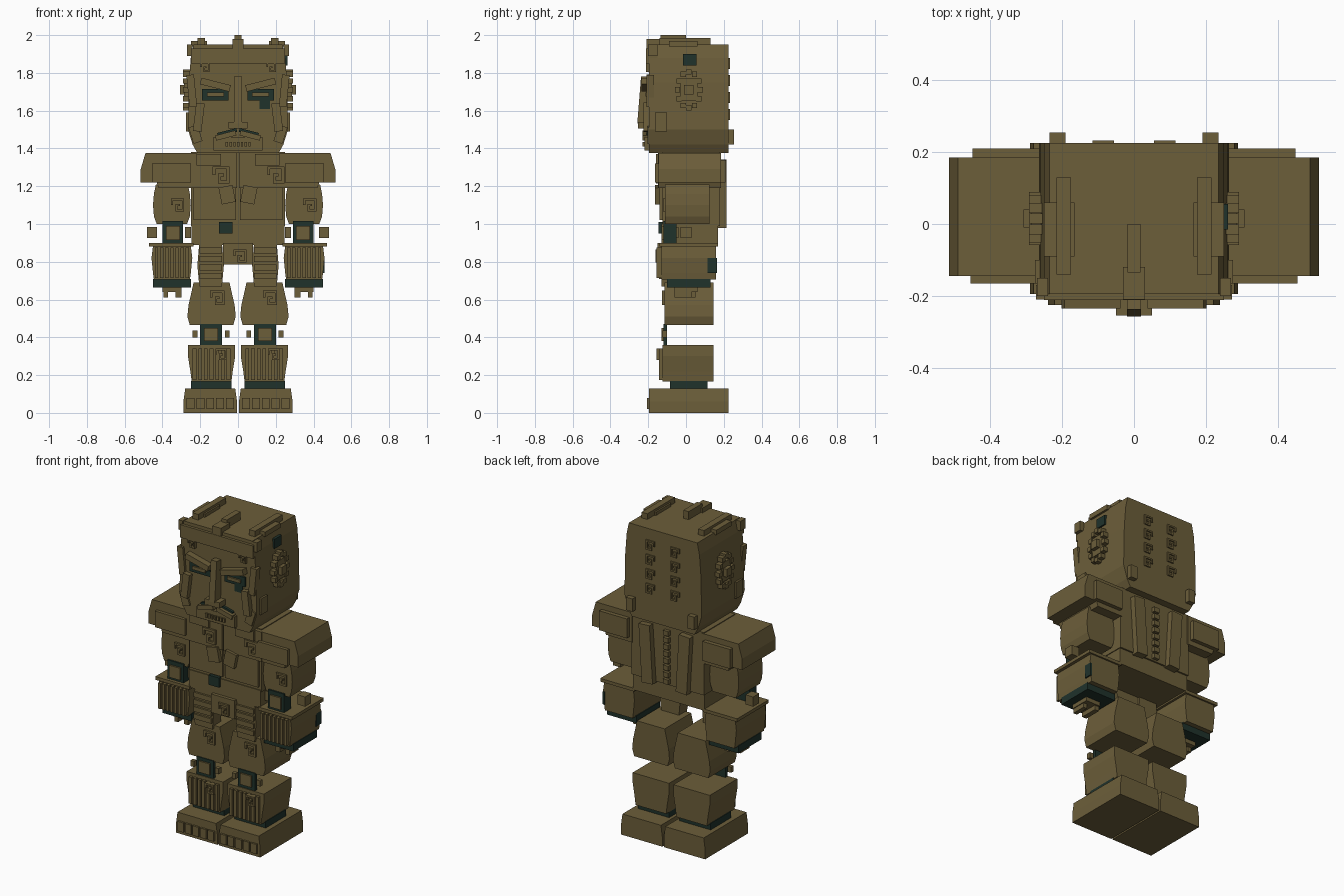
import bpy, bmesh, math
from mathutils import Matrix, Vector

default_cube = bpy.data.objects.get("Cube")
if default_cube:
    bpy.data.objects.remove(default_cube, do_unlink=True)


def material(name, red, green, blue):
    mat = bpy.data.materials.new(name)
    mat.use_nodes = True
    colour = (red, green, blue, 1)
    mat.diffuse_color = colour
    mat.node_tree.nodes["Principled BSDF"].inputs["Base Color"].default_value = colour
    return mat


OLIVE = material("olive_bronze", .15, .112, .042)
DARK = material("dark_teal", .014, .032, .024)


def finish(name, bm, mat):
    bmesh.ops.recalc_face_normals(bm, faces=bm.faces)
    mesh = bpy.data.meshes.new(name)
    bm.to_mesh(mesh)
    bm.free()
    mesh.materials.append(mat)
    part = bpy.data.objects.new(name, mesh)
    bpy.context.collection.objects.link(part)
    return part


def add_block(bm, x, y, z, tilt=0, lean=0):
    """Add a block spanning the three ranges, turned about its own centre."""
    spans = (x, y, z)
    centre = Vector([sum(span) / 2 for span in spans])
    size = [abs(span[1] - span[0]) for span in spans]
    turn = Matrix.Rotation(tilt, 4, 'Y') @ Matrix.Rotation(lean, 4, 'X')
    place = Matrix.Translation(centre) @ turn @ Matrix.Diagonal((*size, 1))
    bmesh.ops.create_cube(bm, size=1, matrix=place)


def box(name, x, y, z, mat=OLIVE, tilt=0, lean=0):
    bm = bmesh.new()
    add_block(bm, x, y, z, tilt, lean)
    return finish(name, bm, mat)


def pair(name, x, y, z, mat=OLIVE, tilt=0):
    box("left_" + name, x, y, z, mat, tilt)
    box("right_" + name, (-x[1], -x[0]), y, z, mat, -tilt)


def prism(name, outline, y, mat=OLIVE):
    """Extrude a front outline through a depth range."""
    bm = bmesh.new()
    face = bm.faces.new([bm.verts.new((px, y[0], pz)) for px, pz in outline])
    made = bmesh.ops.extrude_face_region(bm, geom=[face])["geom"]
    verts = [item for item in made if isinstance(item, bmesh.types.BMVert)]
    bmesh.ops.translate(bm, verts=verts, vec=(0, y[1] - y[0], 0))
    return finish(name, bm, mat)


def bulge(name, centre, widths, y):
    """Prism from (height, half width) steps about a centre line."""
    right = [(centre + half, height) for height, half in widths]
    left = [(centre - half, height) for height, half in reversed(widths)]
    return prism(name, right + left, y)


def bulge_pair(name, centre, widths, y):
    bulge("left_" + name, centre, widths, y)
    bulge("right_" + name, -centre, widths, y)


def spiral(name, x, z, size, front, depth=.012):
    """Raised square key pattern made from five bars."""
    bm = bmesh.new()
    half, bar = size / 2, size / 6
    y = (front - depth, front + depth)
    left, right, low, high = x - half, x + half, z - half, z + half
    add_block(bm, (left, right), y, (high - bar, high))
    add_block(bm, (right - bar, right), y, (low, high))
    add_block(bm, (x - bar, right), y, (low, low + bar))
    add_block(bm, (x - bar, x), y, (low, z + bar / 2))
    add_block(bm, (x - bar, x + bar), y, (z - bar / 2, z + bar / 2))
    add_block(bm, (left, left + bar), y, (z, high))
    return finish(name, bm, OLIVE)


def slats(name, start, end, count, fill, y, z):
    """Row of upright bars across a range."""
    bm = bmesh.new()
    step = (end - start) / count
    for i in range(count):
        near = start + i * step
        add_block(bm, (near, near + step * fill), y, z)
    return finish(name, bm, OLIVE)


# Head block and forehead
bulge("head", 0, [(1.375, .215), (1.42, .24), (1.5, .265), (1.75, .26),
                  (1.88, .25), (1.95, .235)], (-.195, .225))
box("forehead_band", (-.25, .25), (-.212, -.15), (1.85, 1.93))
pair("band_end", (.24, .27), (-.2, -.15), (1.89, 1.95))
pair("head_back_nub", (.19, .235), (.2, .255), (1.42, 1.5))

# Crest pieces on the crown
pair("crown_rail", (.175, .215), (-.14, .13), (1.94, 1.985))
pair("crown_cap", (.165, .25), (-.09, .06), (1.94, 1.97))
box("crown_ridge", (-.018, .018), (-.135, 0), (1.94, 2))
box("crown_ridge_base", (-.03, .03), (-.21, -.12), (1.92, 1.98))

# Face
pair("brow", (.04, .2), (-.235, -.18), (1.72, 1.755), tilt=-.25)
pair("eye_socket", (.05, .19), (-.205, -.18), (1.655, 1.715), DARK)
pair("eye", (.075, .165), (-.215, -.19), (1.675, 1.695))
box("eye_stain", (.115, .17), (-.2, -.19), (1.61, 1.66), DARK)
box("nose_bridge", (-.02, .02), (-.248, -.19), (1.53, 1.78), lean=-.08)
box("nose_tip", (-.05, .05), (-.255, -.19), (1.505, 1.54))
pair("moustache_shadow", (.005, .11), (-.21, -.19), (1.475, 1.495), DARK, tilt=.25)
pair("moustache", (.01, .12), (-.23, -.19), (1.455, 1.482), tilt=.25)
box("chin_plate", (-.13, .13), (-.22, -.18), (1.39, 1.46))
slats("mouth_grille", -.065, .075, 7, .6, (-.23, -.2), (1.41, 1.435))
pair("cheek", (.185, .23), (-.225, -.17), (1.49, 1.64), tilt=-.12)
pair("temple", (.225, .265), (-.21, -.17), (1.62, 1.79), tilt=.1)
pair("jaw_bar", (.2, .25), (-.205, -.15), (1.43, 1.52), tilt=.3)
pair("cheek_side_plate", (.255, .275), (-.165, -.1), (1.49, 1.59))
for side in (-1, 1):
    spiral("forehead_spiral", side * .175, 1.83, .05, -.2)
    for row in range(4):
        spiral("head_back_spiral", side * .085, 1.58 + row * .09, .06, .225, .008)

# Ears built from a ring of studs
for side in (-1, 1):
    ring = bmesh.new()
    for i in range(12):
        angle = i * math.tau / 12
        y, z = .015 + .06 * math.cos(angle), 1.71 + .095 * math.sin(angle)
        add_block(ring, (side * .24, side * .292), (y - .014, y + .014), (z - .014, z + .014))
    add_block(ring, (side * .24, side * .285), (-.03, .06), (1.65, 1.77))
    add_block(ring, (side * .24, side * .308), (-.01, .04), (1.685, 1.735))
    finish("ear_studs", ring, OLIVE)
box("head_side_stain", (.245, .262), (-.015, .055), (1.84, 1.9), DARK)

# Torso, chest plates and belt
box("torso", (-.25, .25), (-.125, .18), (.99, 1.38))
pair("chest_plate", (.005, .265), (-.148, .1), (1.19, 1.375))
pair("rib_plate", (.01, .235), (-.14, .1), (1.02, 1.2))
box("belt", (-.245, .245), (-.13, .17), (.89, 1))
pair("collar_plate", (.09, .22), (-.16, -.12), (1.31, 1.37))
pair("chest_flap", (.02, .095), (-.165, -.13), (1.11, 1.2), tilt=.2)
box("waist_stain", (-.1, -.03), (-.145, -.12), (.95, 1.01), DARK)
box("crotch_plate", (-.08, .08), (-.15, -.06), (.785, .9))
spiral("crotch_spiral", .01, .83, .07, -.15)
for shift in (0, .29):
    spiral("chest_spiral", -.09 + shift, 1.26, .09, -.148)

# Back straps and spine
pair("back_strap", (.09, .165), (.17, .215), (.98, 1.34), tilt=.06)
for i in range(8):
    low = 1 + i * .043
    box("spine_stud", (-.018, .018), (.17, .2), (low, low + .03))

# Shoulders
for side in (-1, 1):
    prism("shoulder", [(side * px, pz) for px, pz in (
        (.24, 1.19), (.42, 1.19), (.43, 1.22), (.515, 1.22), (.515, 1.29), (.49, 1.375), (.24, 1.375))],
        (-.145, .185))
pair("shoulder_front_plate", (.25, .455), (-.165, -.12), (1.22, 1.32))
pair("shoulder_back_plate", (.26, .45), (.16, .21), (1.22, 1.34))

# Arms
bulge_pair("upper_arm", .35, [(1, .08), (1.04, .095), (1.1, .1), (1.16, .095),
                              (1.21, .085)], (-.11, .125))
pair("elbow_joint", (.29, .4), (-.12, -.05), (.87, 1.015), DARK)
pair("elbow_cover", (.308, .382), (-.13, -.1), (.915, .99))
pair("elbow_outer_nub", (.43, .482), (-.03, .03), (.925, .985))
pair("elbow_inner_nub", (.25, .28), (-.09, -.04), (.925, .985))
bulge_pair("forearm", .35, [(.705, .095), (.74, .1), (.82, .108), (.885, .1)], (-.13, .16))
pair("forearm_rim", (.235, .47), (-.14, .17), (.88, .9))
box("forearm_stain", (.445, .458), (.115, .163), (.74, .82), DARK)
pair("wrist_cuff", (.25, .45), (-.1, .13), (.665, .71), DARK)
pair("palm", (.3, .4), (-.06, .06), (.64, .67))
pair("finger", (.3, .33), (-.06, .05), (.612, .65))
pair("thumb", (.37, .395), (-.06, .03), (.612, .65))
for centre in (-.35, .35):
    slats("forearm_slats", centre - .09, centre + .1, 7, .65, (-.155, -.12), (.715, .875))
    spiral("arm_spiral", centre + .03, 1.1, .07, -.11)

# Legs
bulge_pair("hip", .145, [(.67, .06), (.78, .07), (.9, .06)], (-.13, -.05))
bulge_pair("thigh", .14, [(.465, .115), (.51, .128), (.57, .122), (.69, .095)], (-.115, .145))
pair("knee_joint", (.085, .2), (-.12, -.1), (.36, .47), DARK)
pair("knee_cover", (.105, .18), (-.13, -.11), (.38, .45))
pair("knee_outer_nub", (.215, .24), (-.125, -.1), (.4, .435))
pair("knee_inner_nub", (.045, .07), (-.125, -.1), (.4, .435))
bulge_pair("shin", .14, [(.165, .105), (.22, .112), (.3, .125), (.36, .125)], (-.125, .145))
pair("ankle_cuff", (.035, .25), (-.085, .115), (.125, .17), DARK)
for i in range(4):
    low = .71 + i * .045
    pair("hip_fold", (.085, .205), (-.142, -.1), (low, low + .03))
for centre in (-.14, .14):
    slats("shin_slats", centre - .1, centre + .11, 7, .65, (-.142, -.11), (.175, .34))
    spiral("thigh_spiral", centre + .03, .61, .075, -.115)
    spiral("shin_spiral", centre + .05, .31, .06, -.145)

# Feet with toe plates
bulge_pair("foot", .147, [(0, .142), (.06, .142), (.13, .132)], (-.195, .225))
for centre in (-.147, .147):
    slats("toe_plates", centre - .125, centre + .135, 5, .8, (-.207, -.18), (.02, .08))
